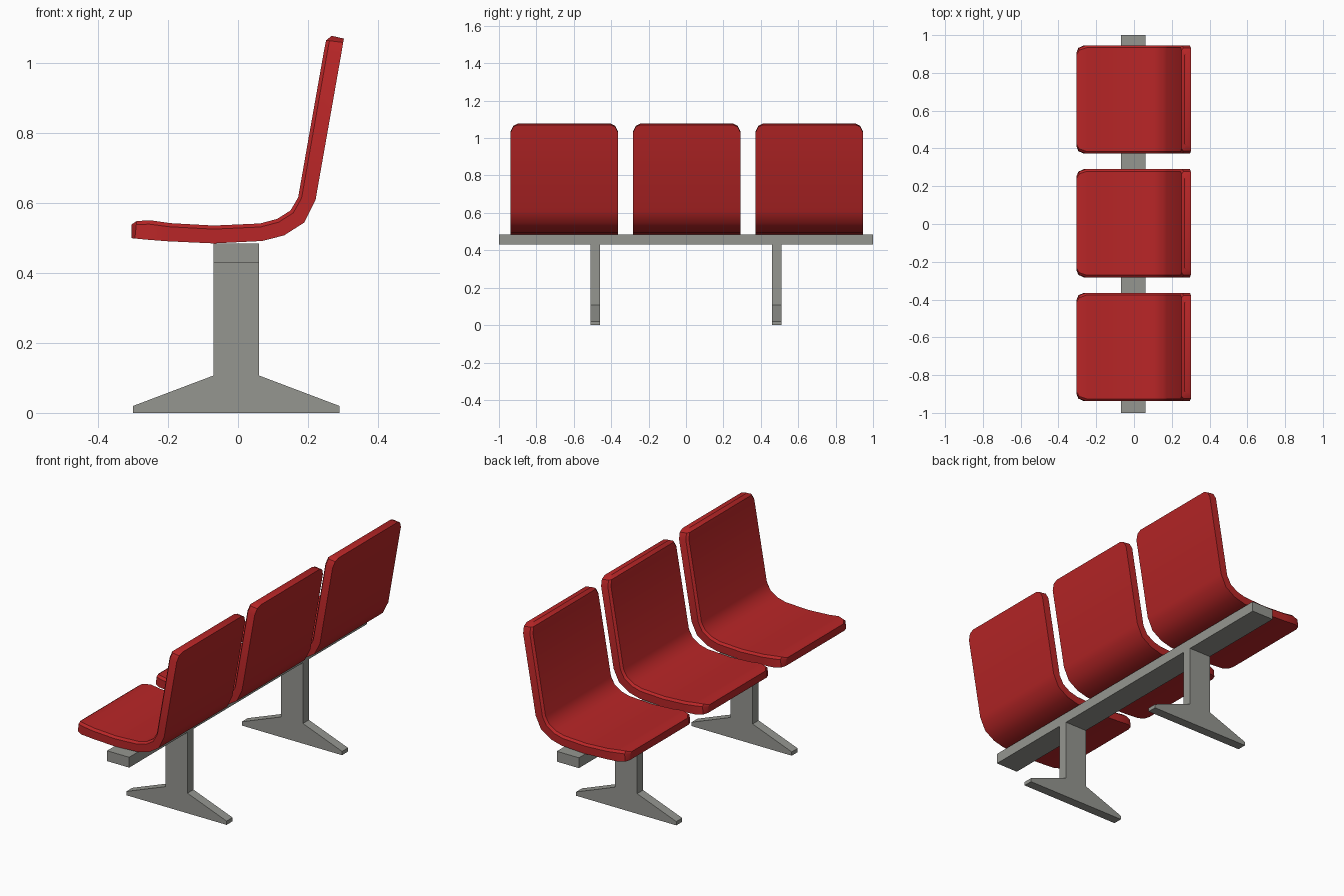
import bpy, bmesh, math

if "Cube" in bpy.data.objects:
    bpy.data.objects.remove(bpy.data.objects["Cube"])

def material(name, rgb):
    m = bpy.data.materials.new(name)
    m.diffuse_color = (*rgb, 1)
    m.use_nodes = True
    m.node_tree.nodes["Principled BSDF"].inputs["Base Color"].default_value = m.diffuse_color
    return m

RED = material("red shell", (0.48, 0.019, 0.020))
GREY = material("grey metal", (0.30, 0.305, 0.28))

def finish(bm, name, mat, smooth=False):
    bmesh.ops.recalc_face_normals(bm, faces=bm.faces)
    me = bpy.data.meshes.new(name)
    bm.to_mesh(me)
    bm.free()
    me.materials.append(mat)
    ob = bpy.data.objects.new(name, me)
    bpy.context.collection.objects.link(ob)
    if smooth:
        bpy.ops.object.select_all(action='DESELECT')
        ob.select_set(True)
        bpy.context.view_layer.objects.active = ob
        bpy.ops.object.shade_smooth_by_angle(angle=math.radians(32))
    return ob

def extrude_profile(name, pts, y0, y1, mat):
    bm = bmesh.new()
    a = [bm.verts.new((x, y0, z)) for x, z in pts]
    b = [bm.verts.new((x, y1, z)) for x, z in pts]
    bm.faces.new(a)
    bm.faces.new(b[::-1])
    n = len(pts)
    for i in range(n):
        j = (i + 1) % n
        bm.faces.new((a[i], a[j], b[j], b[i]))
    return finish(bm, name, mat)

# Seat shell stations: outer x, z, inner x, z, side inset (rounded corners)
STATIONS = [
    (-0.305, 0.500, -0.305, 0.539, 0.040),
    (-0.295, 0.499, -0.290, 0.549, 0.014),
    (-0.265, 0.496, -0.250, 0.551, 0.0),
    (-0.200, 0.491, -0.195, 0.543, 0.0),
    (-0.070, 0.485, -0.070, 0.536, 0.0),
    (0.070, 0.492, 0.063, 0.542, 0.0),
    (0.132, 0.508, 0.112, 0.555, 0.0),
    (0.190, 0.545, 0.150, 0.579, 0.0),
    (0.222, 0.610, 0.172, 0.616, 0.0),
    (0.296, 1.030, 0.246, 1.036, 0.0),
    (0.301, 1.060, 0.252, 1.066, 0.014),
    (0.303, 1.071, 0.268, 1.079, 0.040),
]

def seat(name, yc, half=0.287):
    bm = bmesh.new()
    rings = []
    for ox, oz, ix, iz, inset in STATIONS:
        w = half - inset
        mx, mz = ox + (ix - ox) * 0.8, oz + (iz - oz) * 0.8
        sec = [(ox, -w, oz), (mx, -w, mz), (ix, -w + 0.012, iz),
               (ix, w - 0.012, iz), (mx, w, mz), (ox, w, oz)]
        rings.append([bm.verts.new((x, yc + y, z)) for x, y, z in sec])
    for r, s in zip(rings, rings[1:]):
        for i in range(6):
            j = (i + 1) % 6
            bm.faces.new((r[i], r[j], s[j], s[i]))
    bm.faces.new(rings[0])
    bm.faces.new(rings[-1][::-1])
    return finish(bm, name, RED, smooth=True)

# Three seats in a row
for i in (-1, 0, 1):
    seat(f"seat_{i + 2}", 0.004 + i * 0.655)

# Support rail
extrude_profile("rail", [(-0.07, 0.43), (0.06, 0.43), (0.06, 0.485), (-0.07, 0.485)],
                -1.0, 1.0, GREY)

# Two T-shaped legs with sloped feet
LEG = [(-0.30, 0), (0.29, 0), (0.29, 0.02), (0.06, 0.107),
       (0.06, 0.43), (-0.07, 0.43), (-0.07, 0.107), (-0.30, 0.02)]
for i, y in enumerate((-0.485, 0.485)):
    extrude_profile(f"leg_{i + 1}", LEG, y - 0.025, y + 0.025, GREY)
